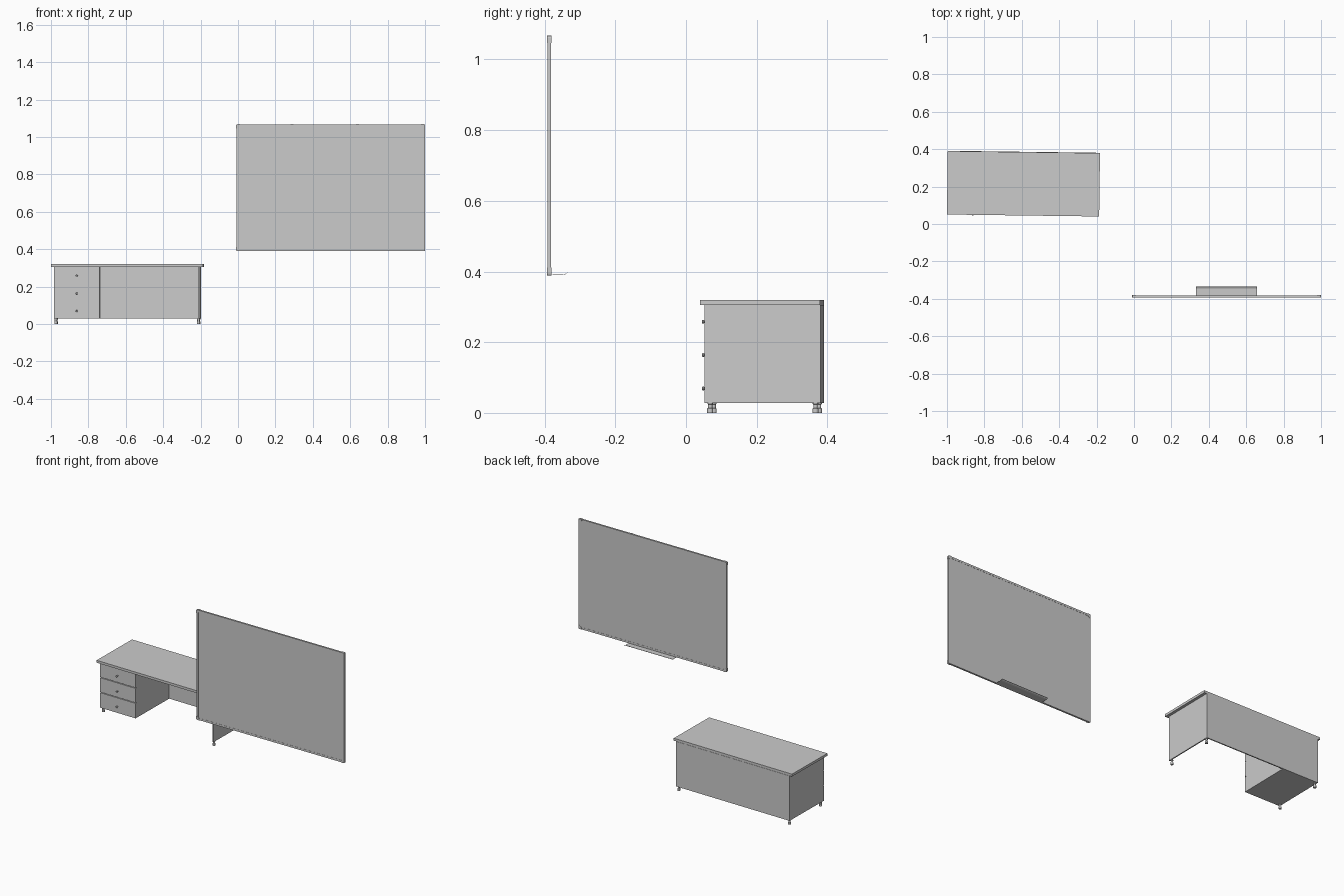
import bpy, bmesh
from math import radians, cos, sin, pi
from mathutils import Matrix

if "Cube" in bpy.data.objects:
    bpy.data.objects.remove(bpy.data.objects["Cube"])


def finish(name, bm, parent=None):
    bmesh.ops.recalc_face_normals(bm, faces=bm.faces)
    me = bpy.data.meshes.new(name)
    bm.to_mesh(me)
    bm.free()
    ob = bpy.data.objects.new(name, me)
    bpy.context.collection.objects.link(ob)
    ob.parent = parent
    return ob


def box(name, x, y, z, parent=None):
    """Box from (min, max) pairs."""
    bm = bmesh.new()
    bmesh.ops.create_cube(bm, size=1)
    for v in bm.verts:
        v.co = [(a + b) / 2 + c * (b - a) for (a, b), c in zip((x, y, z), v.co)]
    return finish(name, bm, parent)


def lathe(name, profile, loc, rot, parent=None, sides=16):
    """Closed turned part from (radius, height) points."""
    bm = bmesh.new()
    rings = [[bm.verts.new((r * cos(2 * pi * i / sides), r * sin(2 * pi * i / sides), h))
              for i in range(sides)] for r, h in profile]
    for a, b in zip(rings, rings[1:]):
        for i in range(sides):
            j = (i + 1) % sides
            bm.faces.new((a[i], a[j], b[j], b[i]))
    bm.faces.new(rings[0])
    bm.faces.new(rings[-1])
    bm.transform(Matrix.Translation(loc) @ rot)
    ob = finish(name, bm, parent)
    bpy.context.view_layer.objects.active = ob
    ob.select_set(True)
    bpy.ops.object.shade_smooth_by_angle(angle=radians(35))
    ob.select_set(False)


def prism(name, pts, to3d, a, b):
    """Extrude a 2D outline between a and b."""
    bm = bmesh.new()
    lo = [bm.verts.new(to3d(p, a)) for p in pts]
    hi = [bm.verts.new(to3d(p, b)) for p in pts]
    bm.faces.new(lo)
    bm.faces.new(hi)
    for i in range(len(pts)):
        j = (i + 1) % len(pts)
        bm.faces.new((lo[i], lo[j], hi[j], hi[i]))
    return finish(name, bm)


# Desk, slightly turned about its centre
desk = bpy.data.objects.new("desk", None)
bpy.context.collection.objects.link(desk)
desk.location = (-0.591, 0.215, 0)
desk.rotation_euler.z = radians(-0.75)

Z0, Z1 = 0.028, 0.305
box("desk_top", (-0.407, 0.407), (-0.1695, 0.1695), (Z1, 0.32), desk)
box("back_panel", (-0.391, 0.39), (0.164, 0.171), (Z0, Z1), desk)
box("right_side_panel", (0.383, 0.39), (-0.157, 0.164), (Z0, Z1), desk)
box("drawer_cabinet", (-0.391, -0.147), (-0.151, 0.164), (Z0, Z1), desk)

# Drawers with turned knobs
pitch = (Z1 - Z0) / 3
for i in range(3):
    z = Z0 + pitch * i
    box(f"drawer_front_{i + 1}", (-0.391, -0.147), (-0.158, -0.151),
        (z + (0.004 if i else 0), z + pitch), desk)
    lathe(f"drawer_knob_{i + 1}",
          [(0.003, 0), (0.003, 0.008), (0.005, 0.010), (0.0055, 0.013), (0.004, 0.0155)],
          (-0.269, -0.158, 0.069 + 0.0945 * i), Matrix.Rotation(pi / 2, 4, 'X'), desk)

# Feet
for sx, side in ((-1, "left"), (1, "right")):
    for y, end in ((-0.1415, "front"), (0.1565, "back")):
        lathe(f"{end}_{side}_foot",
              [(0.0085, 0), (0.0085, 0.012), (0.006, 0.014), (0.006, 0.024),
               (0.008, 0.025), (0.008, Z0)],
              (0.381 * sx, y, 0), Matrix(), desk)

# Whiteboard panel and frame
X0, X1, B0, B1 = -0.009, 0.999, 0.390, 1.067
Y0, Y1 = -0.3925, -0.3815
W = 0.012
box("board_panel", (X0 + W, X1 - W), (Y0 + 0.001, Y1 - 0.001), (B0 + W, B1 - W))
box("frame_bottom", (X0 + W, X1 - W), (Y0, Y1), (B0, B0 + W))
box("frame_top", (X0 + W, X1 - W), (Y0, Y1), (B1 - W, B1))
box("frame_left", (X0, X0 + W), (Y0, Y1), (B0, B1))
box("frame_right", (X1 - W, X1), (Y0, Y1), (B0, B1))

# Corner caps: rounded outside, cut diagonally inside
R, S = 0.007, 0.022
outline = [(R - R * sin(t * pi / 8), R - R * cos(t * pi / 8)) for t in range(5)]
outline += [(0, S), (0.009, S), (S, 0.009), (S, 0)]
for cx, sx, side in ((X0 - 0.001, 1, "left"), (X1 + 0.001, -1, "right")):
    for cz, sz, end in ((B0 - 0.001, 1, "lower"), (B1 + 0.001, -1, "upper")):
        prism(f"{end}_{side}_corner_cap", outline,
              lambda p, y: (cx + sx * p[0], y, cz + sz * p[1]), Y0 - 0.0015, Y1 + 0.0015)

# Pen tray with raised lip
t = 0.0012
path = [(-0.3845, 0.3895), (-0.348, 0.3905), (-0.341, 0.3925), (-0.335, 0.396)]
tray = path + [(y, z + t) for y, z in reversed(path)]
prism("pen_tray", tray, lambda p, x: (x, p[0], p[1]), 0.332, 0.658)

# Small hanging clips on the top rail
for i, x in enumerate((0.29, 0.64)):
    box(f"hanging_clip_{i + 1}", (x - 0.008, x + 0.008), (Y0 - 0.001, Y0 + 0.005),
        (B1 - 0.008, B1 + 0.001))
